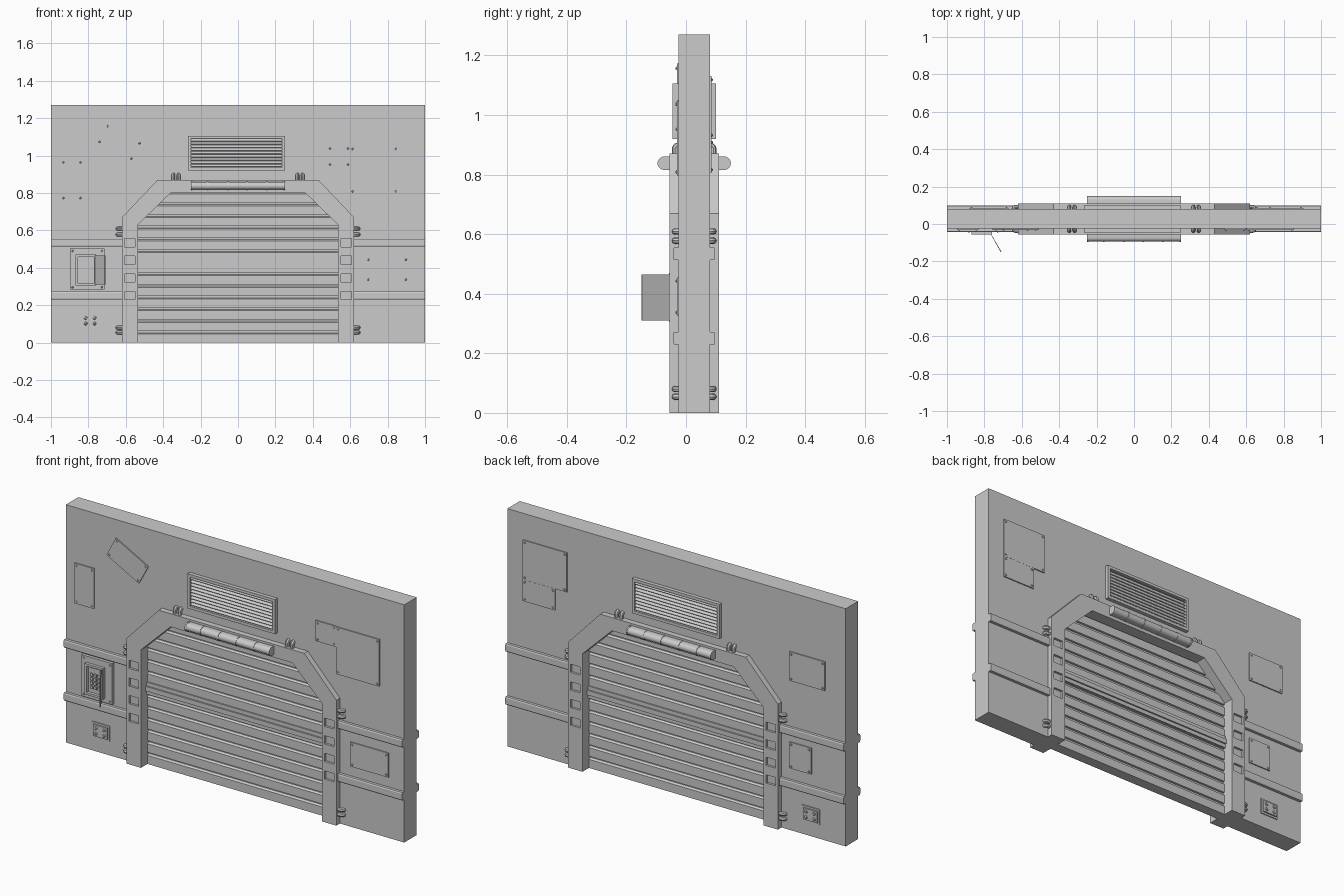
import bpy, bmesh, math
from mathutils import Matrix, Vector

if "Cube" in bpy.data.objects:
    bpy.data.objects.remove(bpy.data.objects["Cube"])

C, H = 0.0275, 0.0525          # wall mid-plane and half thickness


def finish(name, bm, smooth=False):
    bmesh.ops.recalc_face_normals(bm, faces=bm.faces[:])
    me = bpy.data.meshes.new(name)
    bm.to_mesh(me)
    bm.free()
    ob = bpy.data.objects.new(name, me)
    bpy.context.collection.objects.link(ob)
    if smooth:
        bpy.ops.object.select_all(action='DESELECT')
        ob.select_set(True)
        bpy.context.view_layer.objects.active = ob
        bpy.ops.object.shade_smooth_by_angle(angle=math.radians(40))
    return ob


def extrude(bm, pts, vec):
    f = bm.faces.new([bm.verts.new(p) for p in pts])
    r = bmesh.ops.extrude_face_region(bm, geom=[f], use_keep_orig=True)
    bmesh.ops.translate(bm, vec=vec, verts=[v for v in r['geom'] if isinstance(v, bmesh.types.BMVert)])


def depth(d, s):
    """World y of a point at distance d outside the wall face (s=-1 front, 1 back)."""
    return C + s * (H + d)


def slab(bm, pts, d0, d1, s):
    """Extrude an x-z outline from depth d0 to d1 on side s."""
    y0, y1 = depth(d0, s), depth(d1, s)
    extrude(bm, [(x, y0, z) for x, z in pts], (0, y1 - y0, 0))


def rect(x0, x1, z0, z1):
    return [(x0, z0), (x1, z0), (x1, z1), (x0, z1)]


def bolt(bm, x, z, d, s, r=0.006):
    m = Matrix.Translation((x, depth(d, s), z)) @ Matrix.Diagonal((1, 0.8, 1, 1))
    bmesh.ops.create_icosphere(bm, subdivisions=1, radius=r, matrix=m)


def arch(w, shoulder, top_w, top):
    return [(w, 0), (w, shoulder), (top_w, top), (-top_w, top), (-w, shoulder), (-w, 0)]


def through(name, pts, d):
    bm = bmesh.new()
    extrude(bm, [(x, C - H - d, z) for x, z in pts], (0, 2 * (H + d), 0))
    return finish(name, bm)


# Wall with doorway, and the thicker chamfered door frame
through("wall", [(-1, 0), (-1, 1.27), (1, 1.27), (1, 0)] + arch(.58, .65, .39, .83), 0)
frame = through("door_frame", arch(.62, .67, .43, .87) + arch(.535, .63, .36, .80)[::-1], .03)

# Square recesses in the frame posts
bm = bmesh.new()
for s in (-1, 1):
    for x in (-.578, .578):
        for i in range(4):
            z = .252 + i * .094
            slab(bm, rect(x - .028, x + .028, z - .022, z + .022), .018, .05, s)
cutter = finish("recess_cutter", bm)
cutter.hide_render = True
mod = frame.modifiers.new("recesses", 'BOOLEAN')
mod.operation, mod.object, mod.solver = 'DIFFERENCE', cutter, 'EXACT'
bpy.context.view_layer.objects.active = frame
bpy.ops.object.modifier_apply(modifier=mod.name)
bpy.data.objects.remove(cutter)

# Roller door: one stepped slat profile swept across the opening
bm = bmesh.new()
front, pitch, t = [], .0623, .028
for i in range(13):
    z = i * pitch
    front += [(t, z), (t, z + .046), (t - .012, z + .052), (t - .012, z + pitch)]
prof = [(C - y, z) for y, z in front] + [(C + y, z) for y, z in reversed(front)]
extrude(bm, [(-.54, y, z) for y, z in prof], (1.08, 0, 0))
finish("roller_door", bm)
bm = bmesh.new()
for s in (-1, 1):
    slab(bm, rect(-.54, .54, .375, .44), -.05, -.018, s)
    slab(bm, rect(-.54, .54, .395, .42), -.03, -.010, s)
finish("door_middle_bar", bm)

# Horizontal wall rails with bevelled edges
bm = bmesh.new()
for s in (-1, 1):
    for x in (-1, .61):
        for z in (.23, .513):
            prof = [(-.01, z), (.015, z), (.018, z + .006), (.018, z + .036), (.015, z + .042), (-.01, z + .042)]
            extrude(bm, [(x, depth(d, s), zz) for d, zz in prof], (.39, 0, 0))
finish("wall_rails", bm)

# Louvred vent and rounded lamp above the door, front and back
for s, side in ((-1, "front"), (1, "back")):
    bm = bmesh.new()
    x0, x1, z0, z1, b = -.267, .25, .92, 1.105, .015
    for r in (rect(x0, x1, z0, z0 + b), rect(x0, x1, z1 - b, z1),
              rect(x0, x0 + b, z0 + b, z1 - b), rect(x1 - b, x1, z0 + b, z1 - b)):
        slab(bm, r, -.005, .02, s)
    for i in range(9):
        z = z0 + b + .003 + i * .0172
        prof = [(.001, z + .012), (.014, z), (.016, z + .003), (.003, z + .015)]
        extrude(bm, [(x0 + b, depth(d, s), zz) for d, zz in prof], (x1 - x0 - 2 * b, 0, 0))
    finish(side + "_vent", bm)

    bm = bmesh.new()
    def lamp(xa, xb, r):
        arc = [(.048 + r * math.cos(a), .838 + r * math.sin(a))
               for a in (math.radians(-90 + 15 * k) for k in range(13))]
        prof = [(.02, .838 - r)] + arc + [(.02, .838 + r)]
        extrude(bm, [(xa, depth(d, s), z) for d, z in prof], (xb - xa, 0, 0))
    lamp(-.25, .25, .0205)
    for x in (-.25, -.165, -.06, .045, .15, .242):
        lamp(x, x + .008, .0225)
    finish(side + "_lamp", bm, True)

# Bent pipes linking frame and wall
cu = bpy.data.curves.new("frame_pipes", 'CURVE')
cu.dimensions, cu.bevel_depth, cu.bevel_resolution = '3D', .0105, 2
bend = [(-.01, .012)] + [(.012 + .012 * math.sin(a), .012 * math.cos(a))
                         for a in (math.radians(18 * k) for k in range(6))] + [(.024, -.012)]
for s in (-1, 1):
    for m in (-1, 1):
        paths = [[(m * (.62 + o), depth(d, s), z) for o, d in bend] for z in (.054, .08, .578, .609)]
        paths += [[(m * x, depth(d, s), .873 + o) for o, d in bend] for x in (.317, .346)]
        for p in paths:
            sp = cu.splines.new('POLY')
            sp.points.add(len(p) - 1)
            for q, v in zip(sp.points, p):
                q.co = (*v, 1)
pipes = bpy.data.objects.new("frame_pipes", cu)
bpy.context.collection.objects.link(pipes)
bpy.ops.object.select_all(action='DESELECT')
pipes.select_set(True)
bpy.context.view_layer.objects.active = pipes
bpy.ops.object.convert(target='MESH')
bpy.ops.object.shade_smooth_by_angle(angle=math.radians(40))


# Bolted cover plates: centre x, z, width, height, tilt, side
def plate(name, x, z, w, h, tilt, s, d=.006):
    bm = bmesh.new()
    rot = Matrix.Rotation(math.radians(tilt), 2)
    def corners(inset):
        a, b = w / 2 - inset, h / 2 - inset
        return [Vector((x, z)) + rot @ Vector(p) for p in ((-a, -b), (a, -b), (a, b), (-a, b))]
    slab(bm, corners(0), -.005, d, s)
    for px, pz in corners(.012):
        bolt(bm, px, pz, d, s)
    finish(name, bm)


plates = [(-.633, 1.07, .217, .117, -28, -1), (-.888, .868, .115, .215, 0, -1),
          (.54, .995, .12, .11, 0, -1), (.728, .922, .255, .251, 0, -1),
          (.797, .39, .225, .13, 0, -1), (.775, 1.025, .26, .21, 0, 1),
          (.81, .862, .19, .115, 0, 1), (-.775, .878, .21, .155, 0, 1),
          (-.735, .403, .13, .14, 0, 1)]
for i, p in enumerate(plates):
    plate("cover_plate_%d" % (i + 1), *p)

# Small socket boxes low on the wall
for s, x in ((-1, -.79), (1, -.797)):
    bm = bmesh.new()
    slab(bm, rect(x - .052, x + .052, .075, .157), -.005, .005, s)
    slab(bm, rect(x - .042, x + .042, .085, .147), .004, .012, s)
    for dx in (-.024, .024):
        for dz in (-.015, .015):
            bolt(bm, x + dx, .116 + dz, .012, s, .010)
    finish("socket_box_front" if s < 0 else "socket_box_back", bm)

# Control box: base, raised rim, keys, open flap
bm = bmesh.new()
slab(bm, rect(-.897, -.715, .283, .503), -.005, .016, -1)
xa, xb, za, zb, b = -.868, -.758, .305, .47, .012
for r in (rect(xa, xb, za, za + b), rect(xa, xb, zb - b, zb),
          rect(xa, xa + b, za + b, zb - b), rect(xb - b, xb, za + b, zb - b)):
    slab(bm, r, .015, .032, -1)
for x in (-.884, -.728):
    for z in (.296, .49):
        bolt(bm, x, z, .016, -1)
for i in range(3):
    for j in range(4):
        x, z = -.842 + i * .022, .34 + j * .022
        slab(bm, rect(x, x + .015, z, z + .015), .015, .022, -1)
slab(bm, rect(-.842, -.783, .43, .45), .015, .02, -1)
finish("control_box", bm)
bm = bmesh.new()
extrude(bm, [(-.766, -.055, .31), (-.762, -.057, .31), (-.709, -.148, .31), (-.713, -.15, .31)], (0, 0, .155))
finish("control_flap", bm)
